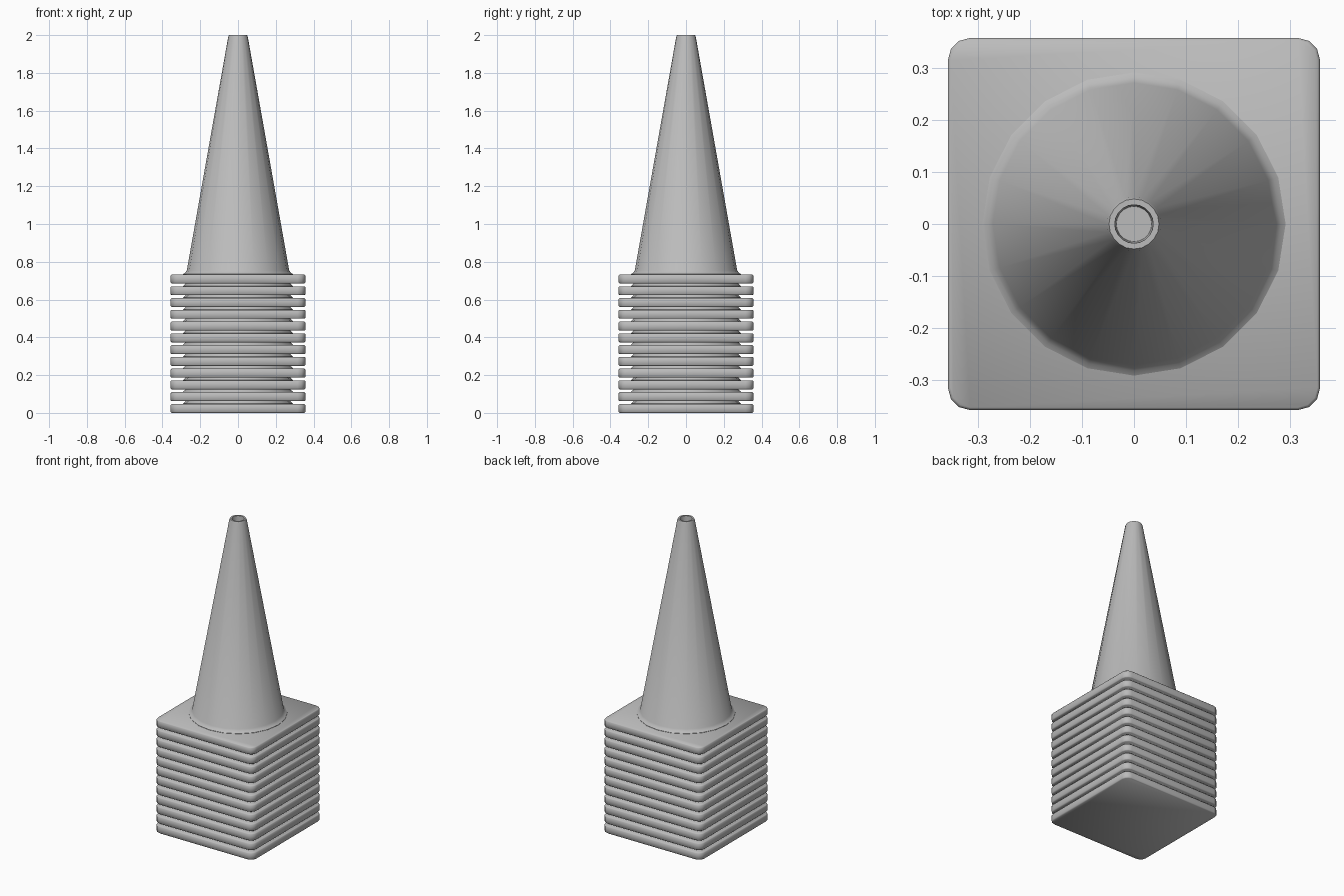
import bpy, bmesh, math

cube = bpy.data.objects.get("Cube")
if cube:
    bpy.data.objects.remove(cube, do_unlink=True)

COUNT, PITCH, SLAB, HALF = 12, 0.0623, 0.047, 0.357
SIDES = 20

grey = bpy.data.materials.new("plain grey")
grey.use_nodes = True
colour = (0.5, 0.5, 0.5, 1)
grey.diffuse_color = colour
grey.node_tree.nodes["Principled BSDF"].inputs["Base Color"].default_value = colour


def finish(name, bm, angle):
    bmesh.ops.recalc_face_normals(bm, faces=bm.faces)
    mesh = bpy.data.meshes.new(name)
    bm.to_mesh(mesh)
    bm.free()
    mesh.materials.append(grey)
    obj = bpy.data.objects.new(name, mesh)
    bpy.context.collection.objects.link(obj)
    bpy.ops.object.select_all(action="DESELECT")
    bpy.context.view_layer.objects.active = obj
    obj.select_set(True)
    bpy.ops.object.shade_smooth_by_angle(angle=math.radians(angle))
    return obj


def lathe(name, profile):
    """Closed turned solid from (radius, height) pairs."""
    bm = bmesh.new()
    rings = []
    for r, z in profile:
        rings.append([bm.verts.new((r * math.cos(math.tau * i / SIDES),
                                    r * math.sin(math.tau * i / SIDES), z))
                      for i in range(SIDES)])
    for low, high in zip(rings, rings[1:]):
        for i in range(SIDES):
            j = (i + 1) % SIDES
            bm.faces.new((low[i], low[j], high[j], high[i]))
    bm.faces.new(rings[0])
    bm.faces.new(rings[-1])
    return finish(name, bm, 40)


def base_slab(name, z):
    """Square foot with rounded corners and softened rims."""
    bm = bmesh.new()
    bmesh.ops.create_cube(bm, size=1)
    for v in bm.verts:
        v.co = (v.co.x * 2 * HALF, v.co.y * 2 * HALF, z + (v.co.z + 0.5) * SLAB)
    upright = [e for e in bm.edges
               if abs(e.verts[0].co.z - e.verts[1].co.z) > SLAB / 2]
    bmesh.ops.bevel(bm, geom=upright, offset=0.042, segments=3,
                    profile=0.5, affect="EDGES")
    rims = [e for e in bm.edges
            if abs(e.verts[0].co.z - e.verts[1].co.z) < SLAB / 2]
    bmesh.ops.bevel(bm, geom=rims, offset=0.005, segments=1, affect="EDGES")
    return finish(name, bm, 50)


# Stacked feet, with the collar of each cone showing in the gaps
for n in range(COUNT):
    base_slab(f"base_{n + 1}", n * PITCH)
    top = n * PITCH + SLAB
    if n < COUNT - 1:
        lathe(f"collar_{n + 1}", [(0.291, top - 0.01), (0.291, top + 0.002),
                                  (0.275, top + 0.017), (0.272, top + 0.03)])

# Uppermost cone with a flared foot and a hollow tip
foot = (COUNT - 1) * PITCH + SLAB
lathe("top_cone", [(0.291, foot - 0.01), (0.291, foot + 0.002),
                   (0.282, foot + 0.008), (0.271, foot + 0.022),
                   (0.052, 1.99), (0.048, 2.0), (0.037, 2.0), (0.034, 1.94)])
